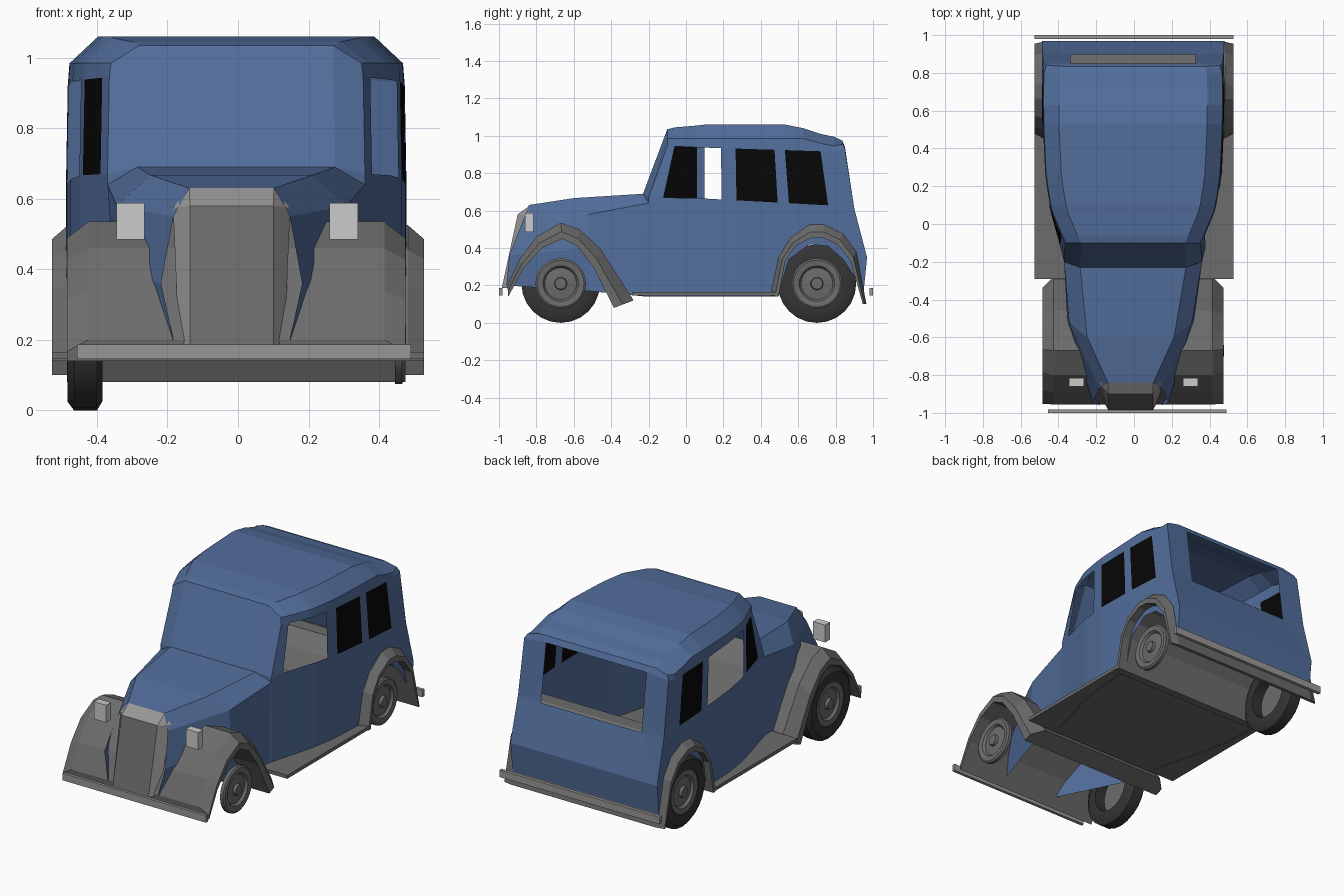
import bpy, bmesh, math
from mathutils import Vector

cube = bpy.data.objects.get("Cube")
if cube:
    bpy.data.objects.remove(cube, do_unlink=True)


def material(name, r, g, b):
    m = bpy.data.materials.new(name)
    m.use_nodes = True
    m.diffuse_color = (r, g, b, 1)
    node = next(n for n in m.node_tree.nodes if n.type == "BSDF_PRINCIPLED")
    node.inputs["Base Color"].default_value = (r, g, b, 1)
    node.inputs["Roughness"].default_value = 0.7
    return m


blue = material("body blue", .085, .155, .33)
grey = material("fender grey", .15, .15, .15)
trim = material("trim grey", .32, .31, .30)
lamp = material("lamp white", .6, .6, .6)
rubber = material("tyre rubber", .035, .035, .035)
black = material("window black", .002, .002, .002)


def finish(name, bm, *mats):
    bmesh.ops.recalc_face_normals(bm, faces=bm.faces)
    mesh = bpy.data.meshes.new(name)
    bm.to_mesh(mesh)
    bm.free()
    for m in mats:
        mesh.materials.append(m)
    obj = bpy.data.objects.new(name, mesh)
    bpy.context.collection.objects.link(obj)
    return obj


def box(name, low, high, mat):
    bm = bmesh.new()
    bmesh.ops.create_cube(bm, size=1)
    low, high = Vector(low), Vector(high)
    for v in bm.verts:
        v.co = (low + high) / 2 + v.co * (high - low)
    return finish(name, bm, mat)


# Body shell: mirrored stations, listed from the bottom edge to the top edge
def cabin_section(y, w, bottom, roof):
    lean = -.5 * y if y < 0 else -.07 * y * y
    top = y + lean
    return [(w, y, bottom), (w, y, .47), (w, y, .67 - .055 * max(y, 0)),
            (w - .005, top, .94 - .03 * y), (w - .01, top, min(.985, roof - .05)),
            (w - .09, top, roof)]


hood = [
    [(.165, -.96, .2), (.2, -.945, .36), (.165, -.87, .55), (.12, -.84, .63)],
    [(.33, -.52, .17), (.335, -.52, .4), (.325, -.52, .58), (.23, -.6, .667)],
    [(.36, -.21, .14), (.36, -.21, .47), (.365, -.2, .64), (.28, -.23, .69)],
]
cabin = [cabin_section(*s) for s in (
    (-.2, .365, .14, 1.035), (-.12, .385, .14, 1.045), (.06, .435, .14, 1.055),
    (.1, .445, .14, 1.06), (.19, .46, .14, 1.06), (.27, .47, .14, 1.06),
    (.49, .48, .14, 1.06), (.55, .482, .34, 1.06), (.66, .483, .42, 1.04),
    (.76, .483, .41, 1.01), (.84, .482, .34, .995))]
cabin.append([(.48, .95, .17), (.483, .968, .35), (.48, .9, .61),
              (.475, .85, .93), (.46, .84, .955), (.38, .835, .975)])

# Window layout on each side: (start, end) along the car
open_windows = {1: [(-.12, .19)], -1: [(.1, .49)]}
black_windows = {1: [(.27, .49), (.55, .76)], -1: [(-.12, .06), (.55, .76)]}


def within(y, spans):
    return any(a < y < b for a, b in spans)


bm = bmesh.new()


def mirrored(points):
    return {s: [bm.verts.new((s * x - (.018 if y < -.3 else .005), y, z))
                for x, y, z in points] for s in (1, -1)}


def skin(stations, has_windows):
    for a, b in zip(stations, stations[1:]):
        for s in (1, -1):
            for i in range(len(a[s]) - 1):
                mid = (a[s][2].co.y + b[s][2].co.y) / 2
                glazed = has_windows and i == 2
                if glazed and within(mid, open_windows[s]):
                    continue
                f = bm.faces.new((a[s][i], b[s][i], b[s][i + 1], a[s][i + 1]))
                f.material_index = int(glazed and within(mid, black_windows[s]))
        bm.faces.new((a[1][-1], b[1][-1], b[-1][-1], a[-1][-1]))


hood_rings = [mirrored(p) for p in hood]
cabin_rings = [mirrored(p) for p in cabin]
skin(hood_rings, False)
skin(cabin_rings, True)

# Windscreen, its pillars and the joint between hood and cabin
cowl, front = hood_rings[-1], cabin_rings[0]
bm.faces.new((cowl[1][3], cowl[-1][3], front[-1][5], front[1][5]))
for s in (1, -1):
    bm.faces.new((cowl[s][3], front[s][2], front[s][3], front[s][4], front[s][5]))
    bm.faces.new((cowl[s][3], cowl[s][2], front[s][2]))
    for i in (0, 1):
        bm.faces.new((cowl[s][i], front[s][i], front[s][i + 1], cowl[s][i + 1]))

# Rear panel with an open window
rear = cabin_rings[-1]
hole = mirrored([(.33, .897, .6), (.33, .85, .94)])
for s in (1, -1):
    bm.faces.new((rear[s][2], rear[s][3], hole[s][1], hole[s][0]))
    bm.faces.new((rear[s][3], rear[s][4], rear[s][5], hole[s][1]))
bm.faces.new((rear[1][5], rear[-1][5], hole[-1][1], hole[1][1]))
bm.faces.new((rear[1][0], rear[-1][0], rear[-1][1], rear[1][1]))
bm.faces.new((rear[1][1], rear[-1][1], hole[-1][0], hole[1][0]))
for s in (1, -1):
    bm.faces.new((rear[s][1], rear[s][2], hole[s][0]))
finish("body_shell", bm, blue, black)

# Grille: tapered surround with a dark front panel
bm = bmesh.new()
outline = [(.118, -.985, .185), (.118, -.9, .58)]
back = [(.15, -.93, .185), (.166, -.84, .575), (.12, -.83, .63)]
f, b = mirrored(outline), mirrored(back)
bm.faces.new((f[1][0], f[1][1], f[-1][1], f[-1][0])).material_index = 1
bm.faces.new((f[1][1], f[-1][1], b[-1][2], b[1][2]))
bm.faces.new((b[1][0], b[1][1], b[1][2], b[-1][2], b[-1][1], b[-1][0]))
bm.faces.new((f[1][0], f[-1][0], b[-1][0], b[1][0]))
for s in (1, -1):
    bm.faces.new((f[s][0], f[s][1], b[s][1], b[s][0]))
    bm.faces.new((f[s][1], b[s][2], b[s][1]))
finish("grille", bm, trim, grey)


# Fenders: full-width arched sheets with chamfered outer edges
def fender(name, outer, inner, left, right, chamfer):
    bm = bmesh.new()
    rings = []
    for x, drop in ((left, .55), (left + chamfer, 0), (right - chamfer, 0), (right, .55)):
        upper = [Vector(o).lerp(Vector(i), drop) for o, i in zip(outer, inner)]
        ring = upper + [Vector(i) for i in reversed(inner)]
        rings.append([bm.verts.new((x, p.x, p.y)) for p in ring])
    n = len(rings[0])
    for a, b in zip(rings, rings[1:]):
        for i in range(n):
            j = (i + 1) % n
            bm.faces.new((a[i], a[j], b[j], b[i]))
    for ring in (rings[0], rings[-1]):
        for i in range(n // 2 - 1):
            bm.faces.new((ring[i], ring[i + 1], ring[n - 2 - i], ring[n - 1 - i]))
    finish(name, bm, grey)


fender("front_fender",
       [(-.955, .2), (-.89, .34), (-.8, .46), (-.67, .535), (-.57, .5), (-.46, .4), (-.28, .12)],
       [(-.95, .14), (-.87, .29), (-.77, .4), (-.66, .45), (-.58, .41), (-.49, .29), (-.385, .08)],
       -.485, .475, .06)
fender("rear_fender",
       [(.45, .14), (.495, .35), (.56, .455), (.66, .525), (.74, .525), (.84, .475), (.91, .38), (.965, .1)],
       [(.495, .14), (.53, .33), (.585, .41), (.67, .455), (.73, .455), (.81, .42), (.88, .33), (.945, .1)],
       -.527, .527, .045)

# Floor with running boards, bumpers and headlamps
box("floor", (-.527, -.29, .145), (.527, .49, .165), grey)
box("front_bumper", (-.456, -1, .145), (.49, -.982, .187), trim)
box("rear_bumper", (-.527, .98, .145), (.527, 1, .187), trim)
for side, x in (("right", -.305), ("left", .3)):
    box(side + "_headlamp", (x - .04, -.86, .485), (x + .04, -.815, .588), lamp)


# Wheels: discs on both sides, tyres on the right side only
def lathe(name, profile, y, mat, closed):
    bm = bmesh.new()
    verts = [bm.verts.new((x, 0, r)) for r, x in profile]
    pairs = list(zip(verts, verts[1:])) + ([(verts[-1], verts[0])] if closed else [])
    edges = [bm.edges.new(p) for p in pairs]
    bmesh.ops.spin(bm, geom=verts + edges, cent=(0, 0, 0), axis=(1, 0, 0),
                   angle=math.tau, steps=24, use_merge=False)
    bmesh.ops.remove_doubles(bm, verts=bm.verts, dist=.0005)
    bmesh.ops.translate(bm, verts=bm.verts, vec=(0, y, .21))
    obj = finish(name, bm, mat)
    bpy.ops.object.select_all(action="DESELECT")
    obj.select_set(True)
    bpy.context.view_layer.objects.active = obj
    bpy.ops.object.shade_smooth_by_angle(angle=math.radians(35))


disc = [(0, .476), (.03, .476), (.034, .46), (.085, .454), (.095, .468),
        (.125, .472), (.135, .465), (.135, .445), (0, .445)]
tyre = [(.13, -.48), (.185, -.484), (.21, -.465), (.21, -.4), (.185, -.385), (.13, -.387)]
for end, y in (("front", -.67), ("rear", .7)):
    lathe(end + "_left_wheel", disc, y, grey, False)
    lathe(end + "_right_wheel", [(r, -x - .008) for r, x in disc], y, grey, False)
    lathe(end + "_right_tyre", tyre, y, rubber, True)
